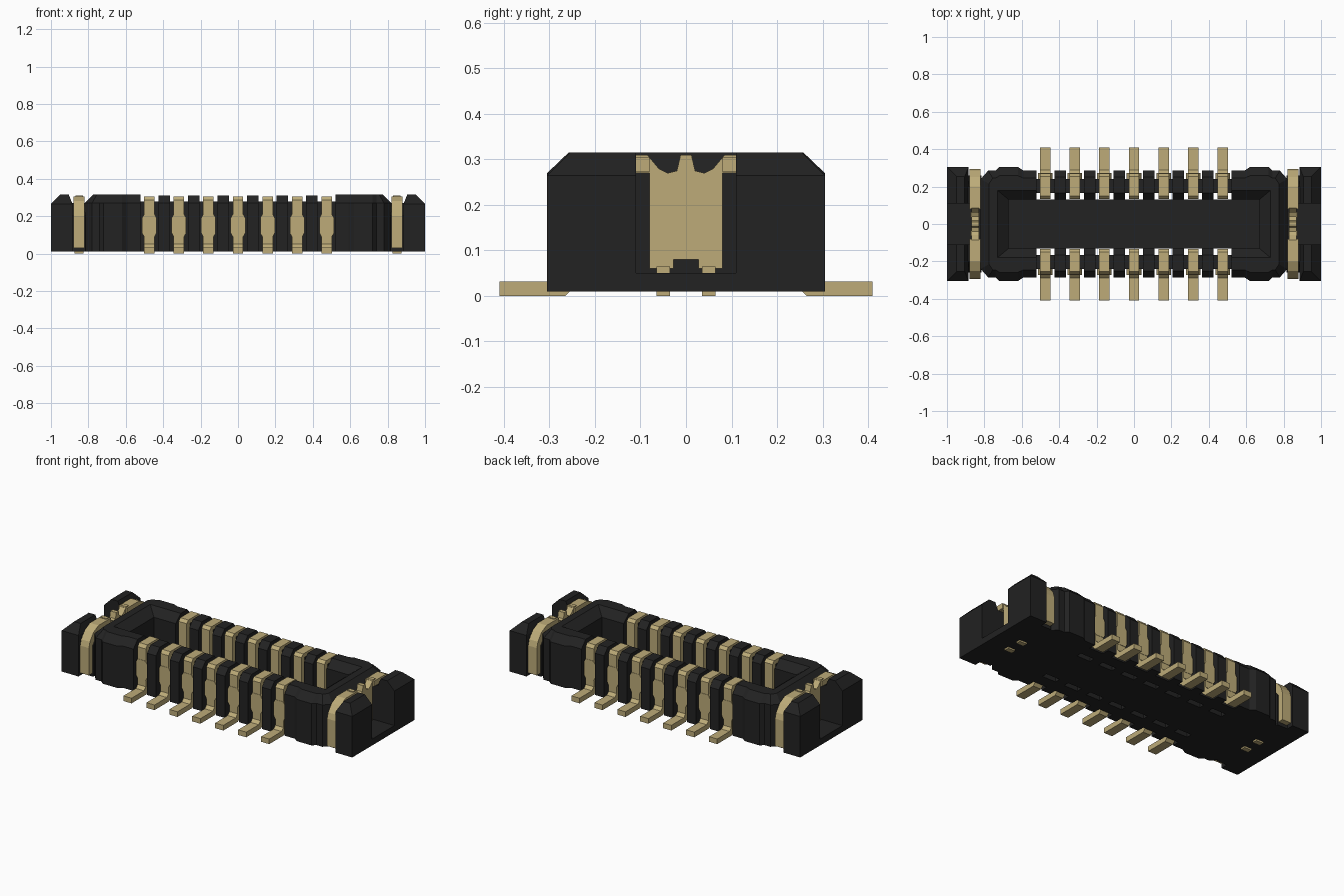
import bpy, bmesh

cube = bpy.data.objects.get("Cube")
if cube:
    bpy.data.objects.remove(cube, do_unlink=True)


def material(name, rgb):
    m = bpy.data.materials.new(name)
    m.use_nodes = True
    m.diffuse_color = (*rgb, 1)
    bsdf = next(n for n in m.node_tree.nodes if n.type == 'BSDF_PRINCIPLED')
    bsdf.inputs["Base Color"].default_value = (*rgb, 1)
    bsdf.inputs["Roughness"].default_value = 0.6
    return m


BLACK = material("black plastic", (0.016, 0.016, 0.016))
GOLD = material("gold metal", (0.51, 0.41, 0.19))


# A solid is a list of rings of 3D points, skinned and capped
def along_x(profile, x0, x1):
    return [[(x, y, z) for y, z in profile] for x in (x0, x1)]


def along_y(profile, y0, y1):
    return [[(x, y, z) for x, z in profile] for y in (y0, y1)]


def stack(*levels):
    return [[(x, y, z) for x, y in pts] for z, pts in levels]


def rect(x0, x1, y0, y1):
    return [(x0, y0), (x1, y0), (x1, y1), (x0, y1)]


def box(x0, x1, y0, y1, z0, z1):
    return stack((z0, rect(x0, x1, y0, y1)), (z1, rect(x0, x1, y0, y1)))


def part(name, mat, solids, dx=0, sx=1, sy=1):
    bm = bmesh.new()
    for rings in solids:
        vs = [[bm.verts.new((x * sx + dx, y * sy, z)) for x, y, z in r] for r in rings]
        n = len(vs[0])
        bm.faces.new(vs[0])
        bm.faces.new(vs[-1])
        for a, b in zip(vs, vs[1:]):
            for i in range(n):
                j = (i + 1) % n
                bm.faces.new((a[i], a[j], b[j], b[i]))
    bmesh.ops.recalc_face_normals(bm, faces=bm.faces)
    me = bpy.data.meshes.new(name)
    bm.to_mesh(me)
    bm.free()
    me.materials.append(mat)
    ob = bpy.data.objects.new(name, me)
    bpy.context.collection.objects.link(ob)
    return ob


def mirrored(half):
    return half + [(-a, b) for a, b in reversed(half)]


def mirrored_y(half):
    return [(x, -y) for x, y in reversed(half)] + half


PITCH = 0.158

# Cavity floor
part("cavity_floor", BLACK, [box(-0.7, 0.7, -0.13, 0.13, 0.01, 0.07)])

# U-shaped ends of the housing; each half outline runs from the end face to the cavity
low = [(0.82, 0.24), (0.78, 0.285), (0.74, 0.285), (0.72, 0.305), (0.62, 0.305),
       (0.59, 0.285), (0.52, 0.285), (0.52, 0.13), (0.67, 0.13)]
top = [(0.775, 0.215), (0.755, 0.245), (0.74, 0.245), (0.72, 0.258), (0.62, 0.258),
       (0.59, 0.245), (0.52, 0.245), (0.52, 0.18), (0.73, 0.18)]


def u_shape(half):
    return half + [(x, -y) for x, y in reversed(half)]


# Corner block beside the end recess, chamfered on top
corner = stack((0.01, rect(0.885, 1.0, 0.11, 0.305)),
               (0.265, rect(0.885, 1.0, 0.11, 0.305)),
               (0.315, rect(0.905, 0.95, 0.11, 0.255)))
# Plastic core under the clip arm
core = along_x([(0.11, 0.01), (0.26, 0.01), (0.26, 0.2), (0.2, 0.27), (0.11, 0.27)],
               0.815, 0.89)
# Clip arm bending over the core
arm = along_x([(0.08, 0.272), (0.08, 0.305), (0.2, 0.305), (0.25, 0.28), (0.285, 0.235),
               (0.295, 0.2), (0.295, 0.03), (0.26, 0.03), (0.26, 0.2), (0.2, 0.272)],
              0.82, 0.88)
# Clip centre plate with a spike and a bottom notch
plate = along_x(mirrored([(0.027, 0.08), (0.027, 0.06), (0.08, 0.06), (0.08, 0.27),
                          (0.11, 0.27), (0.11, 0.31), (0.085, 0.31), (0.06, 0.28),
                          (0.04, 0.27), (0.02, 0.275), (0.012, 0.31)]), 0.83, 0.87)
foot = box(0.825, 0.875, 0.035, 0.065, 0.0, 0.065)

for side, sx in (("left", 1), ("right", -1)):
    part(side + "_housing_end", BLACK,
         [stack((0.01, u_shape(low)), (0.27, u_shape(low)), (0.315, u_shape(top)))], sx=sx)
    part(side + "_recess_floor", BLACK, [box(0.81, 1.0, -0.12, 0.12, 0.01, 0.05)], sx=sx)
    part(side + "_clip_plate", GOLD, [plate], sx=sx)
    for end, sy in (("back", 1), ("front", -1)):
        tag = f"{side}_{end}_"
        part(tag + "corner_block", BLACK, [corner], sx=sx, sy=sy)
        part(tag + "clip_core", BLACK, [core], sx=sx, sy=sy)
        part(tag + "clip_arm", GOLD, [arm, foot], sx=sx, sy=sy)

# Contact pin: foot, outer leg, top bend and inner leg, with a wider waist
pin = along_x([(0.41, 0.0), (0.41, 0.032), (0.288, 0.032), (0.27, 0.05), (0.27, 0.285),
               (0.255, 0.305), (0.15, 0.305), (0.133, 0.288), (0.133, 0.05), (0.165, 0.05),
               (0.165, 0.28), (0.24, 0.28), (0.24, 0.025), (0.265, 0.0)], -0.028, 0.028)
waist = along_y(mirrored([(0.028, 0.09), (0.039, 0.11), (0.039, 0.19), (0.028, 0.21)]),
                0.238, 0.272)
# Rib between neighbouring pins
rib = along_x([(0.13, 0.01), (0.285, 0.01), (0.285, 0.27), (0.25, 0.31), (0.165, 0.31),
               (0.13, 0.27)], -0.031, 0.031)

for end, sy in (("back", 1), ("front", -1)):
    part(end + "_wall", BLACK, [box(-0.53, 0.53, 0.165, 0.24, 0.01, 0.279)], sy=sy)
    for i in range(7):
        part(f"{end}_pin_{i + 1}", GOLD, [pin, waist], dx=(i - 3) * PITCH, sy=sy)
    for i in range(6):
        part(f"{end}_rib_{i + 1}", BLACK, [rib], dx=(i - 2.5) * PITCH, sy=sy)
